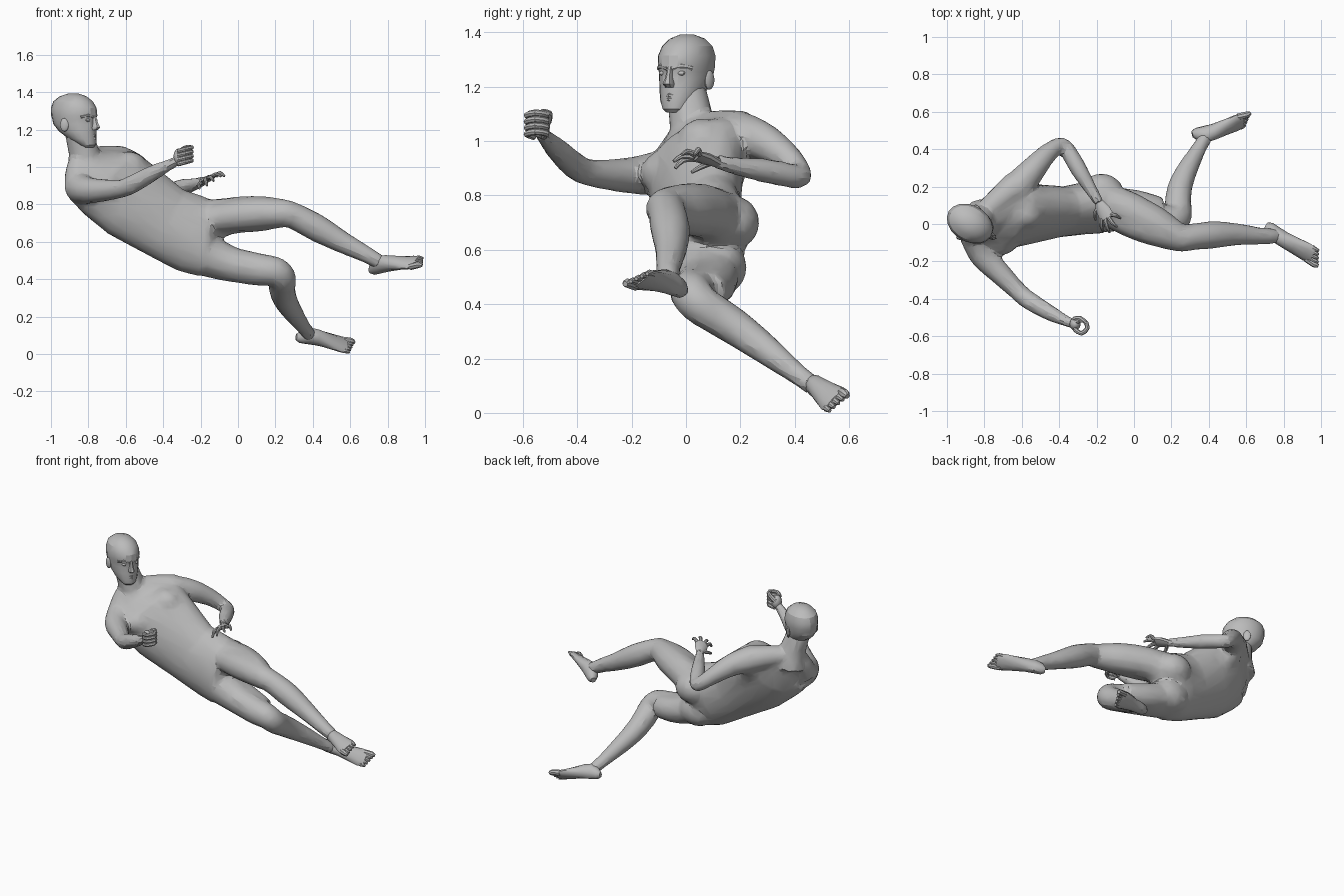
import bpy, bmesh, math
from mathutils import Vector, Matrix

V = Vector
skin = bpy.data.materials.new("grey_skin")
skin.diffuse_color = (0.5, 0.5, 0.5, 1)


def finish(bm, name, angle=35):
    bmesh.ops.recalc_face_normals(bm, faces=bm.faces)
    me = bpy.data.meshes.new(name)
    bm.to_mesh(me)
    bm.free()
    me.materials.append(skin)
    ob = bpy.data.objects.new(name, me)
    bpy.context.collection.objects.link(ob)
    shade(ob, angle)
    return ob


def shade(ob, angle):
    for o in bpy.context.selected_objects:
        o.select_set(False)
    ob.select_set(True)
    bpy.context.view_layer.objects.active = ob
    bpy.ops.object.shade_smooth_by_angle(angle=math.radians(angle))


def loft(bm, rings, n=14):
    """Skin elliptical rings given as (centre, half axis a, half axis b)."""
    loops = []
    for c, a, b in rings:
        c, a, b = V(c), V(a), V(b)
        loops.append([bm.verts.new(c + a * math.cos(t) + b * math.sin(t))
                      for t in (2 * math.pi * i / n for i in range(n))])
    for p, q in zip(loops, loops[1:]):
        for i in range(n):
            j = (i + 1) % n
            bm.faces.new((p[i], p[j], q[j], q[i]))
    bm.faces.new(loops[0])
    bm.faces.new(loops[-1])


def tube(bm, keys, n=12, sub=3):
    """Round limb through keys (x, y, z, radius) with a smoothed path."""
    k = [V(p) for p in keys]
    k = [2 * k[0] - k[1]] + k + [2 * k[-1] - k[-2]]
    pts = []
    for i in range(1, len(k) - 2):
        a, b, c, d = k[i - 1:i + 3]
        for s in range(sub):
            t = s / sub
            pts.append(0.5 * (2 * b + (c - a) * t + (2 * a - 5 * b + 4 * c - d) * t * t
                              + (3 * b - a - 3 * c + d) * t ** 3))
    pts.append(k[-2])
    pos = [p.xyz for p in pts]
    side, rings = V((0.31, 0.52, 0.79)), []
    for i, p in enumerate(pts):
        t = (pos[min(i + 1, len(pos) - 1)] - pos[max(i - 1, 0)]).normalized()
        side = (side - t * side.dot(t)).normalized()
        rings.append((pos[i], side * p.w, t.cross(side) * p.w))
    loft(bm, rings, n)


def blob(bm, c, size, rot=Matrix(), seg=12):
    m = Matrix.Translation(V(c)) @ rot @ Matrix.Diagonal((*size, 1))
    bmesh.ops.create_uvsphere(bm, u_segments=seg, v_segments=8, radius=1, matrix=m)


# body: torso, neck and limbs, fused into one skin
bm = bmesh.new()
loft(bm, [
    ((-0.14, 0.09, 0.615), (0.02, 0.03, 0.15), (0.01, -0.10, 0)),
    ((-0.18, 0.09, 0.62), (0.03, 0.04, 0.205), (0.02, -0.135, 0)),
    ((-0.26, 0.085, 0.647), (0.06, 0.05, 0.20), (0.03, -0.13, 0.03)),
    ((-0.39, 0.065, 0.705), (0.09, 0.08, 0.165), (0.05, -0.11, 0.05)),
    ((-0.56, 0.045, 0.815), (0.13, 0.125, 0.15), (0.05, -0.11, 0.085)),
    ((-0.69, 0.035, 0.92), (0.14, 0.155, 0.13), (0.06, -0.10, 0.09)),
    ((-0.76, 0.04, 0.98), (0.13, 0.15, 0.10), (0.05, -0.07, 0.05)),
    ((-0.81, 0.03, 1.05), (0.06, 0.07, 0.03), (0.05, -0.05, 0.02))], 20)
# neck and the muscles running from it to the shoulders
tube(bm, [(-0.815, 0.04, 0.96, 0.1), (-0.825, 0.02, 1.08, 0.083), (-0.855, 0.0, 1.19, 0.075)])
tube(bm, [(-0.81, 0.05, 1.04, 0.06), (-0.73, 0.12, 1.045, 0.07), (-0.63, 0.2, 1.03, 0.085)])
tube(bm, [(-0.84, 0.01, 1.04, 0.06), (-0.855, -0.025, 0.97, 0.07), (-0.85, -0.07, 0.89, 0.08)])
# left leg, with the front thigh muscle
tube(bm, [(-0.16, 0.11, 0.71, 0.12), (-0.07, 0.09, 0.732, 0.102), (0, 0.06, 0.744, 0.099),
          (0.12, -0.005, 0.75, 0.096), (0.24, -0.072, 0.752, 0.077), (0.3, -0.07, 0.738, 0.071),
          (0.42, -0.058, 0.675, 0.074), (0.55, -0.055, 0.602, 0.06), (0.68, -0.065, 0.535, 0.046),
          (0.765, -0.065, 0.487, 0.04)])
tube(bm, [(-0.15, 0.06, 0.72, 0.07), (0, 0.005, 0.742, 0.086), (0.12, -0.035, 0.752, 0.086),
          (0.22, -0.078, 0.752, 0.07)])
# right leg
tube(bm, [(-0.17, 0.07, 0.53, 0.118), (-0.07, 0.06, 0.49, 0.1), (0, 0.05, 0.472, 0.092),
          (0.12, 0.03, 0.45, 0.087), (0.205, 0.02, 0.44, 0.079), (0.238, 0.05, 0.40, 0.075),
          (0.235, 0.12, 0.355, 0.072), (0.25, 0.21, 0.295, 0.066), (0.295, 0.31, 0.22, 0.054),
          (0.345, 0.4, 0.15, 0.041), (0.385, 0.465, 0.1, 0.037)])
tube(bm, [(-0.15, 0.11, 0.52, 0.09), (0, 0.1, 0.475, 0.085), (0.14, 0.07, 0.45, 0.075)])
# right arm
tube(bm, [(-0.85, -0.06, 0.89, 0.086), (-0.805, -0.17, 0.875, 0.073), (-0.72, -0.26, 0.875, 0.061),
          (-0.62, -0.36, 0.885, 0.05), (-0.56, -0.41, 0.91, 0.05), (-0.45, -0.475, 0.97, 0.043),
          (-0.37, -0.515, 1.01, 0.031), (-0.32, -0.535, 1.035, 0.028)])
# left arm
tube(bm, [(-0.64, 0.18, 1.03, 0.088), (-0.55, 0.28, 1.0, 0.072), (-0.47, 0.37, 0.94, 0.055),
          (-0.40, 0.42, 0.88, 0.044), (-0.36, 0.40, 0.87, 0.045), (-0.3, 0.3, 0.89, 0.046),
          (-0.24, 0.2, 0.905, 0.036), (-0.185, 0.11, 0.925, 0.027)])
# buttocks and chest muscles
blob(bm, (-0.175, 0.172, 0.70), (0.12, 0.1, 0.1))
blob(bm, (-0.18, 0.125, 0.535), (0.13, 0.1, 0.105))
for s in (-1, 1):
    a = V((0.14, 0.15, 0.13)) * s
    blob(bm, V((-0.65, -0.01, 0.94)) + a * 0.45, (0.105, 0.09, 0.085))
# back muscles below the armpits
tube(bm, [(-0.64, 0.17, 0.98, 0.075), (-0.55, 0.15, 0.88, 0.07), (-0.42, 0.13, 0.78, 0.05)])
tube(bm, [(-0.83, -0.04, 0.86, 0.075), (-0.72, -0.01, 0.76, 0.075), (-0.55, 0.03, 0.66, 0.06)])
body = finish(bm, "body")
for kind, props in (("REMESH", {"mode": "VOXEL", "voxel_size": 0.012}),
                    ("SMOOTH", {"factor": 0.5, "iterations": 8}),
                    ("DECIMATE", {"ratio": 0.1})):
    mod = body.modifiers.new(kind.lower(), kind)
    for key, val in props.items():
        setattr(mod, key, val)
dg = bpy.context.evaluated_depsgraph_get()
skinned = bpy.data.meshes.new_from_object(body.evaluated_get(dg))
body.modifiers.clear()
body.data = skinned
skinned.materials.clear()
skinned.materials.append(skin)
shade(body, 18)

# head: stacked rings turned towards the facing direction
f = V((0.87, -0.5, 0)).normalized()
s = V((-f.y, f.x, 0))
head_at = V((-0.873, 0, 0))


def face(fwd, side, z):
    return head_at + f * fwd + s * side + V((0, 0, z))


bm = bmesh.new()
loft(bm, [(face(o, 0, z), f * l, s * w) for z, o, l, w in (
    (1.105, 0.09, 0.022, 0.028), (1.118, 0.08, 0.045, 0.046), (1.15, 0.05, 0.077, 0.068),
    (1.19, 0.018, 0.105, 0.083), (1.23, 0.0, 0.122, 0.091), (1.255, -0.003, 0.124, 0.094),
    (1.275, -0.003, 0.131, 0.097), (1.315, -0.006, 0.13, 0.097), (1.35, -0.01, 0.112, 0.086),
    (1.377, -0.01, 0.077, 0.06), (1.392, -0.008, 0.03, 0.024))], 18)
finish(bm, "head", 24)

# nose, brow, lips and eyes
bm = bmesh.new()
loft(bm, [(face(o, 0, z), f * l, s * w) for z, o, l, w in (
    (1.275, 0.118, 0.012, 0.010), (1.235, 0.122, 0.022, 0.012),
    (1.21, 0.124, 0.034, 0.02), (1.198, 0.116, 0.025, 0.016))], 8)
finish(bm, "nose")
bm = bmesh.new()
for k in (-1, 1):
    tube(bm, [(*face(0.116, 0.008 * k, 1.268), 0.011), (*face(0.104, 0.04 * k, 1.276), 0.012),
              (*face(0.076, 0.07 * k, 1.268), 0.009)], 8, 2)
finish(bm, "brow")
bm = bmesh.new()
for z, r in ((1.168, 0.009), (1.154, 0.01)):
    tube(bm, [(*face(0.1, -0.032, z), 0.004), (*face(0.121, 0, z), r),
              (*face(0.1, 0.032, z), 0.004)], 8, 2)
blob(bm, face(0.103, 0, 1.125), (0.02, 0.02, 0.016))
finish(bm, "lips_and_chin")
turn = Matrix.Rotation(math.atan2(f.y, f.x), 4, "Z")
for k, side in ((-1, "right"), (1, "left")):
    bm = bmesh.new()
    blob(bm, face(0.103, 0.038 * k, 1.25), (0.012, 0.017, 0.009), turn, 10)
    finish(bm, side + "_eye")
    bm = bmesh.new()
    blob(bm, face(-0.01, 0.093 * k, 1.225),
         (0.024, 0.011, 0.036), turn @ Matrix.Rotation(-0.3 * k, 4, "Z"), 10)
    finish(bm, side + "_ear")


# feet: heel and toe points lie on the sole
def foot(name, heel, toe, up, big):
    heel, d = V(heel), V(toe) - V(heel)
    up = V(up)
    up = (up - d * up.dot(d) / d.length_squared).normalized()
    w = up.cross(d).normalized()
    bm = bmesh.new()
    loft(bm, [(heel + d * t + up * (lo + hi) / 2, w * hw, up * (hi - lo) / 2) for t, hw, lo, hi in (
        (-0.02, 0.018, 0.012, 0.045), (0.05, 0.034, 0.0, 0.075), (0.18, 0.039, 0.0, 0.1),
        (0.33, 0.041, 0.002, 0.094), (0.55, 0.05, 0.002, 0.068), (0.75, 0.058, 0.0, 0.046),
        (0.86, 0.051, 0.004, 0.034))], 12)
    for i in range(5):
        off = w * big * (0.039 - 0.0205 * i)
        r = 0.018 if i == 0 else 0.0125
        tip = 1.0 - 0.025 * i
        tube(bm, [(*(heel + d * 0.78 + off + up * 0.019), r), (*(heel + d * (tip - 0.06) + off + up * 0.02), r),
                  (*(heel + d * tip + off + up * 0.012), r * 0.55)], 8, 2)
    finish(bm, name)


foot("left_foot", (0.725, 0.0, 0.425), (1.005, -0.19, 0.485), (-0.4, -0.38, 0.83), -1)
foot("right_foot", (0.31, 0.5, 0.07), (0.62, 0.575, 0.025), (0.27, -0.68, 0.7), 1)

# right hand: closed fist with four curled fingers and a thumb
bm = bmesh.new()
blob(bm, (-0.315, -0.535, 1.055), (0.03, 0.035, 0.045))
for i in range(4):
    arc = [math.radians(200 + 75 * j) for j in range(5)]
    tube(bm, [(-0.285 + 0.037 * math.cos(a), -0.548 + 0.037 * math.sin(a),
               1.025 + 0.023 * i + 0.01 * math.cos(a), 0.0125) for a in arc], 8, 2)
tube(bm, [(-0.32, -0.51, 1.07, 0.015), (-0.285, -0.505, 1.1, 0.014), (-0.255, -0.53, 1.11, 0.009)], 8, 2)
finish(bm, "right_hand")

# left hand: open palm with spread fingers
bm = bmesh.new()
loft(bm, [((-0.19, 0.12, 0.92), (0.02, 0.01, 0.004), (0, -0.004, 0.02)),
          ((-0.165, 0.075, 0.935), (0.033, 0.018, 0.012), (-0.004, -0.004, 0.018)),
          ((-0.145, 0.035, 0.945), (0.036, 0.018, 0.014), (-0.004, -0.004, 0.012))], 10)
for base, mid, tip in (((-0.175, 0.03, 0.935), (-0.175, -0.01, 0.93), (-0.165, -0.04, 0.9)),
                       ((-0.155, 0.03, 0.942), (-0.145, -0.015, 0.945), (-0.13, -0.045, 0.925)),
                       ((-0.135, 0.035, 0.95), (-0.115, 0.005, 0.962), (-0.09, -0.015, 0.95)),
                       ((-0.12, 0.05, 0.952), (-0.095, 0.045, 0.968), (-0.072, 0.03, 0.95)),
                       ((-0.19, 0.09, 0.92), (-0.21, 0.055, 0.905), (-0.205, 0.02, 0.885))):
    tube(bm, [(*base, 0.012), (*mid, 0.0105), (*tip, 0.006)], 8, 2)
finish(bm, "left_hand")
